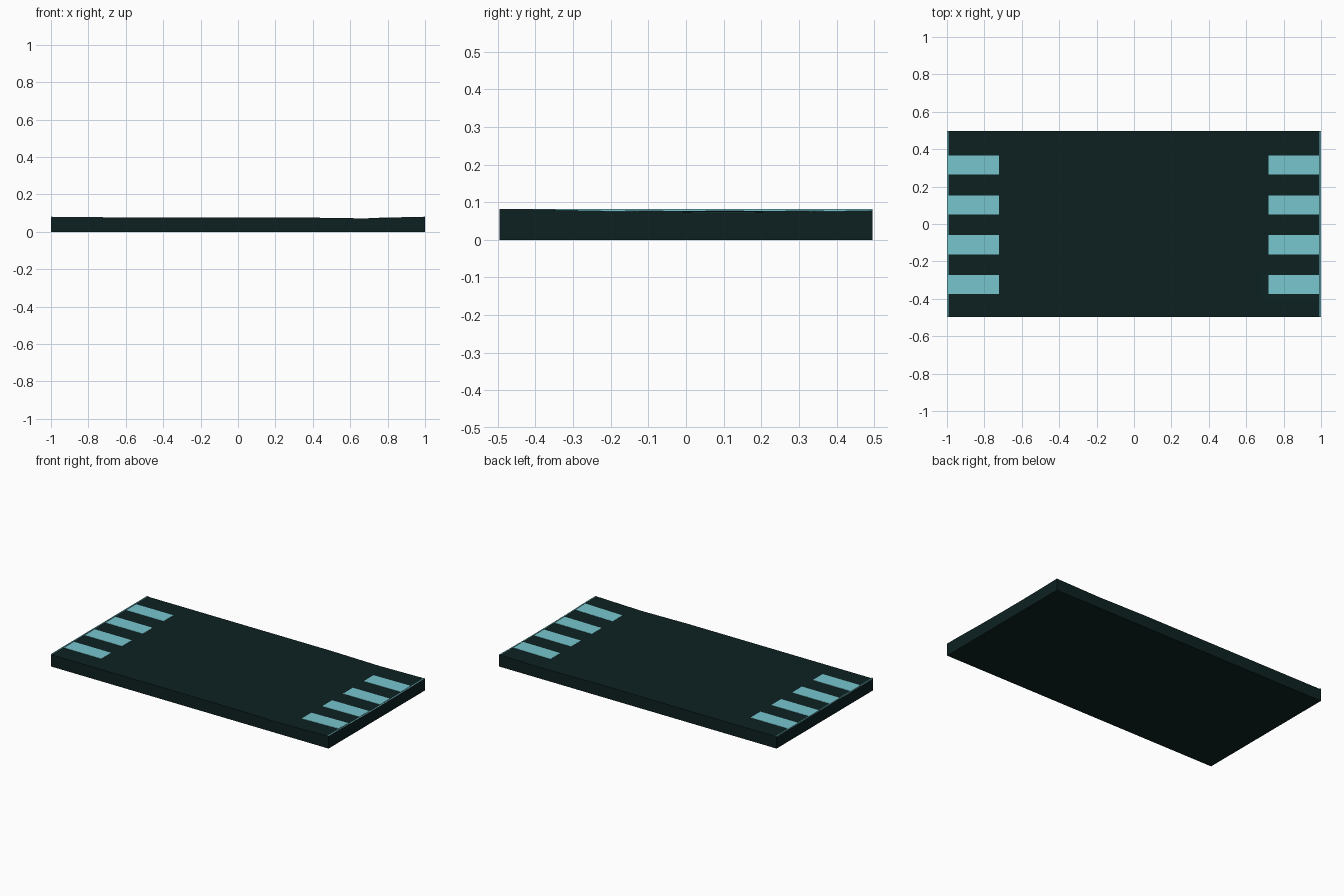
import bpy, bmesh

if "Cube" in bpy.data.objects:
    bpy.data.objects.remove(bpy.data.objects["Cube"])

HX, HY = 1.0, 0.496


def material(name, rgb):
    m = bpy.data.materials.new(name)
    m.diffuse_color = (*rgb, 1)
    m.use_nodes = True
    m.node_tree.nodes["Principled BSDF"].inputs["Base Color"].default_value = m.diffuse_color
    return m


dark = material("dark green", (0.0042, 0.0155, 0.0155))
cyan = material("pale cyan", (0.185, 0.56, 0.615))


def top_z(x, y):
    """Height of the top: flat, with a shallow dip and flared corners at right."""
    if x <= 1 / 3:
        return 0.077
    sag = 0.073 + 0.007 * min(1, (abs(y - 0.1) / 0.5) ** 2)
    if x <= 2 / 3:
        return 0.077 - 0.005 * (x - 1 / 3) * 3
    t = (x - 2 / 3) * 3
    return 0.072 * (1 - t) + sag * t


def block(name, x0, x1, y0, y1, nx, ny, mat, lift=0.0, thick=None):
    """Closed slab whose top follows top_z; thick=None reaches the ground."""
    bm = bmesh.new()
    top, bot = [], []
    for i in range(nx + 1):
        x = x0 + (x1 - x0) * i / nx
        for j in range(ny + 1):
            y = y0 + (y1 - y0) * j / ny
            z = top_z(x, y) + lift
            top.append(bm.verts.new((x, y, z)))
            bot.append(bm.verts.new((x, y, 0 if thick is None else z - thick)))
    n = ny + 1
    for i in range(nx):
        for j in range(ny):
            q = [i * n + j, (i + 1) * n + j, (i + 1) * n + j + 1, i * n + j + 1]
            bm.faces.new([top[k] for k in q])
            bm.faces.new([bot[k] for k in reversed(q)])
    # side walls
    rim = ([i * n for i in range(nx)] + [nx * n + j for j in range(ny)]
           + [i * n + ny for i in range(nx, 0, -1)] + list(range(ny, 0, -1)))
    for a, b in zip(rim, rim[1:] + rim[:1]):
        bm.faces.new((bot[a], bot[b], top[b], top[a]))
    me = bpy.data.meshes.new(name)
    bm.to_mesh(me)
    bm.free()
    me.materials.append(mat)
    ob = bpy.data.objects.new(name, me)
    bpy.context.collection.objects.link(ob)
    return ob


# Main slab
block("slab", -HX, HX, -HY, HY, 6, 12, dark)

# Four stripes at each end, and a thin edge line along each end
for side, a, b in (("left", -0.992, -0.722), ("right", 0.72, 0.988)):
    for k in range(4):
        yc = 0.316 - 0.2135 * k
        block(f"{side}_stripe_{k + 1}", a, b, yc - 0.051, yc + 0.051, 1, 2, cyan, 0.0015, 0.003)
block("left_edge_line", -HX, -0.993, -HY, HY, 1, 12, cyan, 0.005, 0.006)
block("right_edge_line", 0.992, 0.999, -HY, HY, 1, 12, cyan, 0.0012, 0.002)
